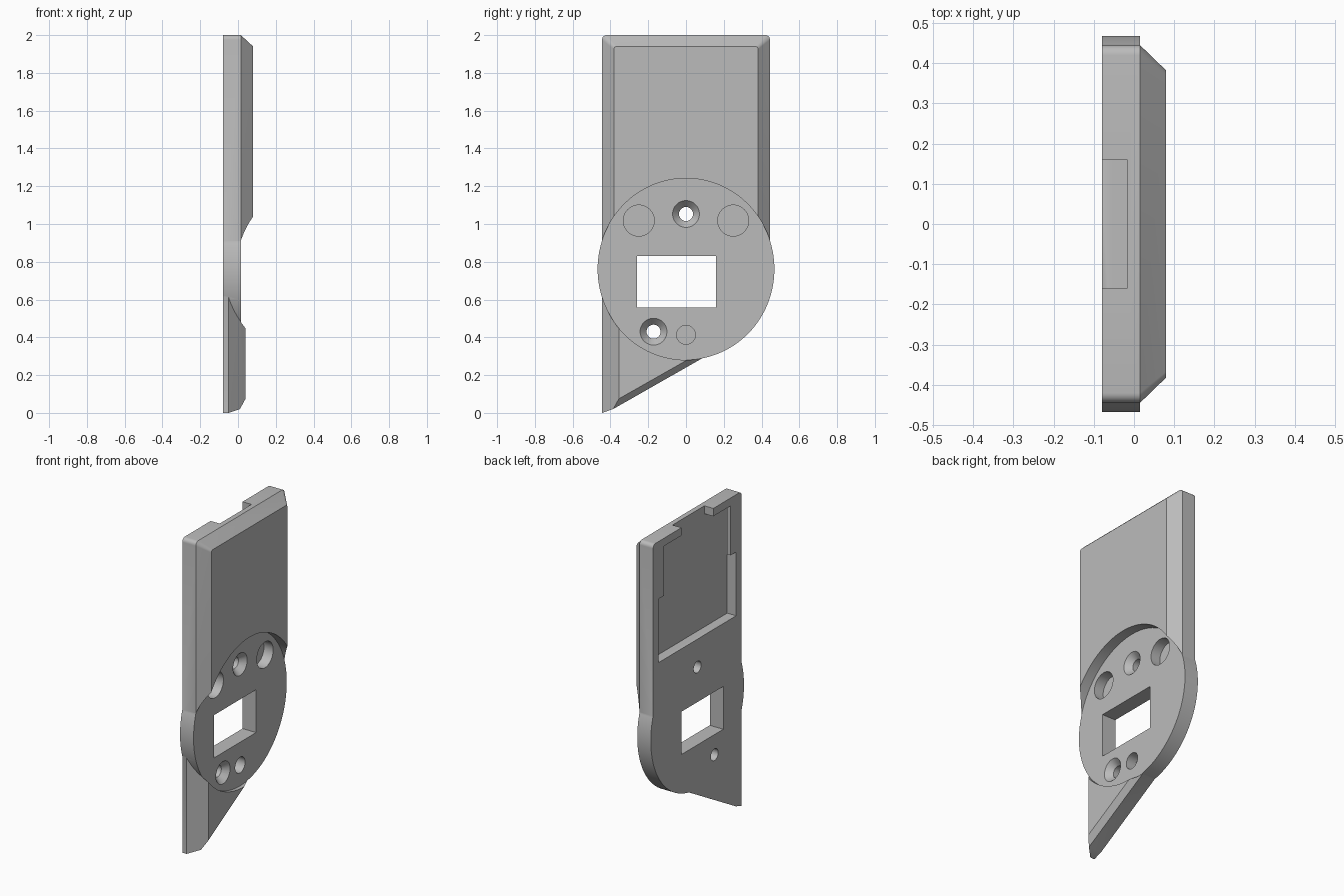
import bpy, bmesh, math
from mathutils import Matrix

cube = bpy.data.objects.get("Cube")
if cube:
    bpy.data.objects.remove(cube, do_unlink=True)

BACK, FACE, FRONT = -0.08, 0.015, 0.08
CZ = 0.761

grey = bpy.data.materials.new("plain grey")
grey.use_nodes = True
colour = (0.5, 0.5, 0.5, 1)
grey.diffuse_color = colour
grey.node_tree.nodes["Principled BSDF"].inputs["Base Color"].default_value = colour


def finish(bm, name):
    bmesh.ops.recalc_face_normals(bm, faces=bm.faces)
    mesh = bpy.data.meshes.new(name)
    bm.to_mesh(mesh)
    bm.free()
    ob = bpy.data.objects.new(name, mesh)
    bpy.context.collection.objects.link(ob)
    mesh.materials.append(grey)
    return ob


def hull(name, layers):
    """Convex solid through (x, [(y, z), ...]) layers."""
    bm = bmesh.new()
    for x, pts in layers:
        for y, z in pts:
            bm.verts.new((x, y, z))
    out = bmesh.ops.convex_hull(bm, input=bm.verts)
    junk = {v for v in out["geom_interior"] + out["geom_unused"]
            if isinstance(v, bmesh.types.BMVert)}
    bmesh.ops.delete(bm, geom=list(junk), context="VERTS")
    bmesh.ops.dissolve_limit(bm, angle_limit=0.01, verts=bm.verts, edges=bm.edges)
    return finish(bm, name)


def box(name, x0, x1, y0, y1, z0, z1):
    rect = [(y0, z0), (y1, z0), (y1, z1), (y0, z1)]
    return hull(name, [(x0, rect), (x1, rect)])


def round_bar(name, x0, x1, y, z, r0, r1=None, stretch=1, seg=48):
    """Cylinder or cone along x."""
    bm = bmesh.new()
    bmesh.ops.create_cone(bm, cap_ends=True, segments=seg, radius1=r0,
                          radius2=r0 if r1 is None else r1, depth=x1 - x0)
    turn = Matrix.Rotation(math.pi / 2, 4, "Y")
    place = Matrix.Translation(((x0 + x1) / 2, y, z))
    bm.transform(place @ Matrix.Diagonal((1, 1, stretch, 1)) @ turn)
    return finish(bm, name)


def combine(target, tool, operation):
    mod = target.modifiers.new(tool.name, "BOOLEAN")
    mod.operation, mod.solver, mod.object = operation, "EXACT", tool
    graph = bpy.context.evaluated_depsgraph_get()
    mesh = bpy.data.meshes.new_from_object(target.evaluated_get(graph))
    target.modifiers.clear()
    target.data = mesh
    bpy.data.objects.remove(tool, do_unlink=True)


def rounded_top(half, top, r):
    pts = [(-half, CZ), (half, CZ)]
    for i in range(7):
        a = i * math.pi / 12
        y, z = half - r + r * math.cos(a), top - r + r * math.sin(a)
        pts += [(y, z), (-y, z)]
    return pts


# Upper plate with bevelled rim
body = hull("mounting_plate", [(BACK, rounded_top(0.445, 2, 0.025)),
                               (FACE, rounded_top(0.445, 2, 0.025)),
                               (FRONT, rounded_top(0.382, 1.94, 0.015))])

# Lower pointed tail with two different bevels
outline = [(-0.445, 0), (-0.386, 0.02), (0.2, 0.354), (0.2, 0.7), (-0.445, 0.7)]
tail = hull("tail", [(BACK, outline), (-0.05, outline),
                     (0.01, [(-0.386, 0.02), (0.2, 0.354), (0.2, 0.7), (-0.386, 0.7)]),
                     (0.04, [(-0.355, 0.075), (0.2, 0.39), (0.2, 0.7), (-0.355, 0.7)])])
combine(body, tail, "UNION")

# Round hub, faced off to a recessed flat
combine(body, round_bar("hub", BACK, 0.05, 0, CZ, 0.468, stretch=1.026, seg=128), "UNION")
combine(body, round_bar("hub_recess", FACE, 0.2, 0, CZ, 0.4685, stretch=1.026, seg=128),
        "DIFFERENCE")

# Window, rear pocket under side tabs, and top slot
for cut in [("window", -0.2, 0.2, -0.26, 0.16, 0.558, 0.83),
            ("pocket_cavity", -0.055, -0.017, -0.39, 0.39, 1.23, 1.95),
            ("pocket_mouth", -0.2, -0.05, -0.335, 0.335, 1.23, 1.95),
            ("pocket_lower_mouth", -0.2, -0.05, -0.39, 0.39, 1.23, 1.635),
            ("top_slot", -0.2, -0.017, -0.16, 0.16, 1.9, 2.1)]:
    combine(body, box(*cut), "DIFFERENCE")

# Countersunk screw holes
for y, z in [(0, 1.053), (-0.172, 0.43)]:
    combine(body, round_bar("screw_hole", -0.2, 0.1, y, z, 0.037), "DIFFERENCE")
    combine(body, round_bar("countersink", -0.025, 0.025, y, z, 0.035, 0.08), "DIFFERENCE")

# Blind round sockets
for y, z, r in [(-0.25, 1.018, 0.082), (0.25, 1.018, 0.082), (0, 0.413, 0.05)]:
    combine(body, round_bar("socket", -0.05, 0.1, y, z, r), "DIFFERENCE")

bpy.ops.object.select_all(action="DESELECT")
body.select_set(True)
bpy.context.view_layer.objects.active = body
bpy.ops.object.shade_smooth_by_angle(angle=math.radians(25))
